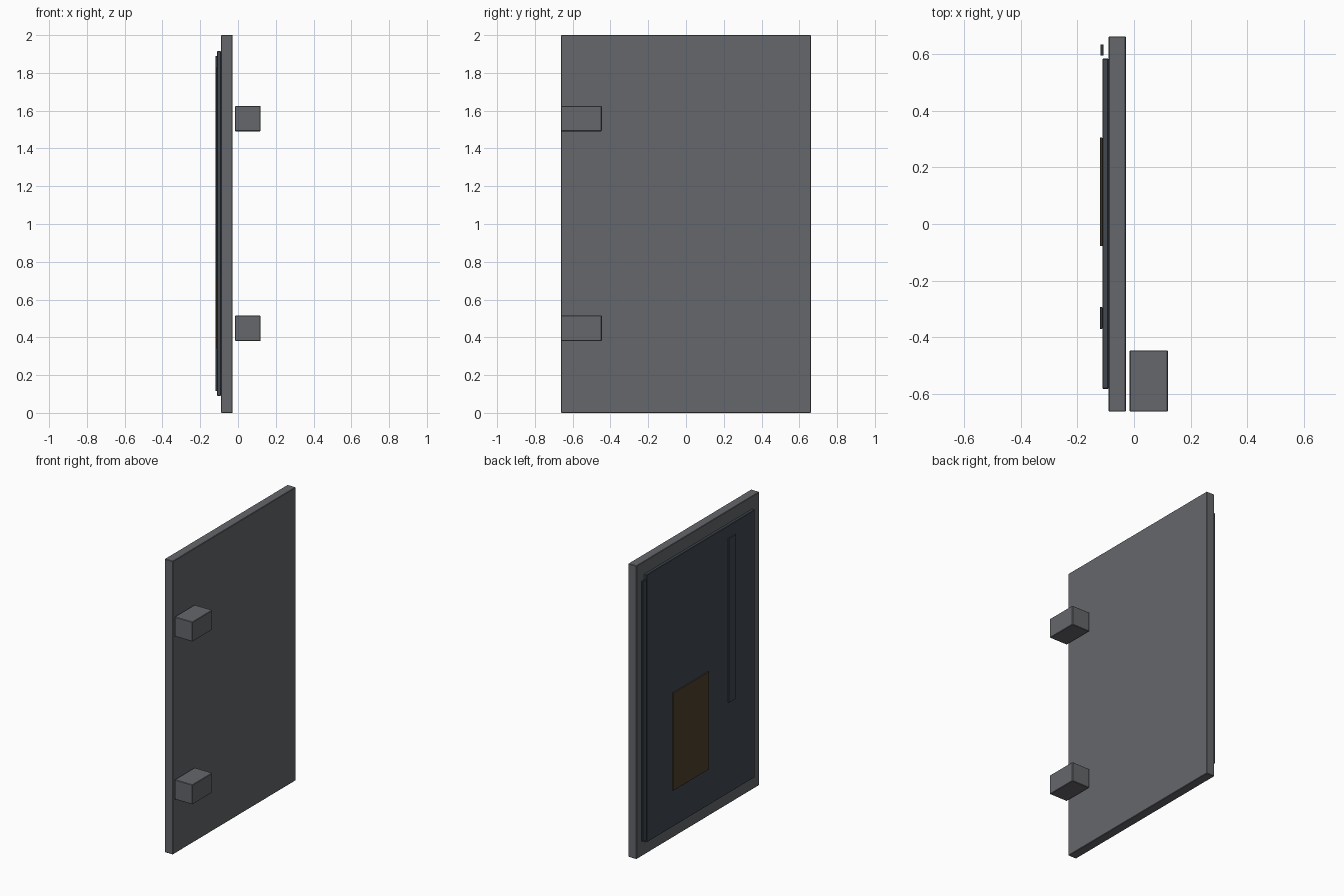
import bpy
import bmesh
from mathutils import Vector

if "Cube" in bpy.data.objects:
    bpy.data.objects.remove(bpy.data.objects["Cube"])


def material(name, r, g, b):
    m = bpy.data.materials.new(name)
    m.diffuse_color = (r, g, b, 1)
    m.use_nodes = True
    m.node_tree.nodes["Principled BSDF"].inputs["Base Color"].default_value = m.diffuse_color
    return m


def box(name, lo, hi, mat, bevel):
    """Box between two corners with slightly eased edges."""
    lo, hi = Vector(lo), Vector(hi)
    size, mid = hi - lo, (lo + hi) / 2
    bm = bmesh.new()
    bmesh.ops.create_cube(bm, size=1)
    for v in bm.verts:
        v.co = Vector(a * b for a, b in zip(v.co, size))
    bmesh.ops.bevel(bm, geom=bm.edges[:], offset=bevel, segments=1,
                    affect='EDGES', profile=0.5)
    mesh = bpy.data.meshes.new(name)
    bm.to_mesh(mesh)
    bm.free()
    ob = bpy.data.objects.new(name, mesh)
    ob.location = mid
    mesh.materials.append(mat)
    bpy.context.collection.objects.link(ob)
    return ob


steel = material("steel", 0.13, 0.135, 0.145)
dark = material("dark_panel", 0.052, 0.065, 0.08)
brown = material("brown_plate", 0.08, 0.054, 0.028)

# Door slab
box("door_slab", (-0.09, -0.662, 0), (-0.028, 0.662, 2), steel, 0.003)

# Inset panel on the -x face
box("face_panel", (-0.112, -0.582, 0.09), (-0.09, 0.584, 1.915), dark, 0.003)

# Edge seal strip beside the panel
box("edge_strip", (-0.119, 0.594, 0.115), (-0.107, 0.634, 1.89), dark, 0.002)

# Slim vertical bar and coloured plate on the panel
box("vertical_bar", (-0.12, -0.37, 0.71), (-0.112, -0.293, 1.83), dark, 0.001)
box("plate", (-0.12, -0.078, 0.34), (-0.112, 0.305, 1.005), brown, 0.001)

# Hinge blocks on the +x side
for label, z in (("lower", 0.448), ("upper", 1.558)):
    box(label + "_hinge_block", (-0.015, -0.662, z - 0.067),
        (0.12, -0.446, z + 0.067), steel, 0.003)
